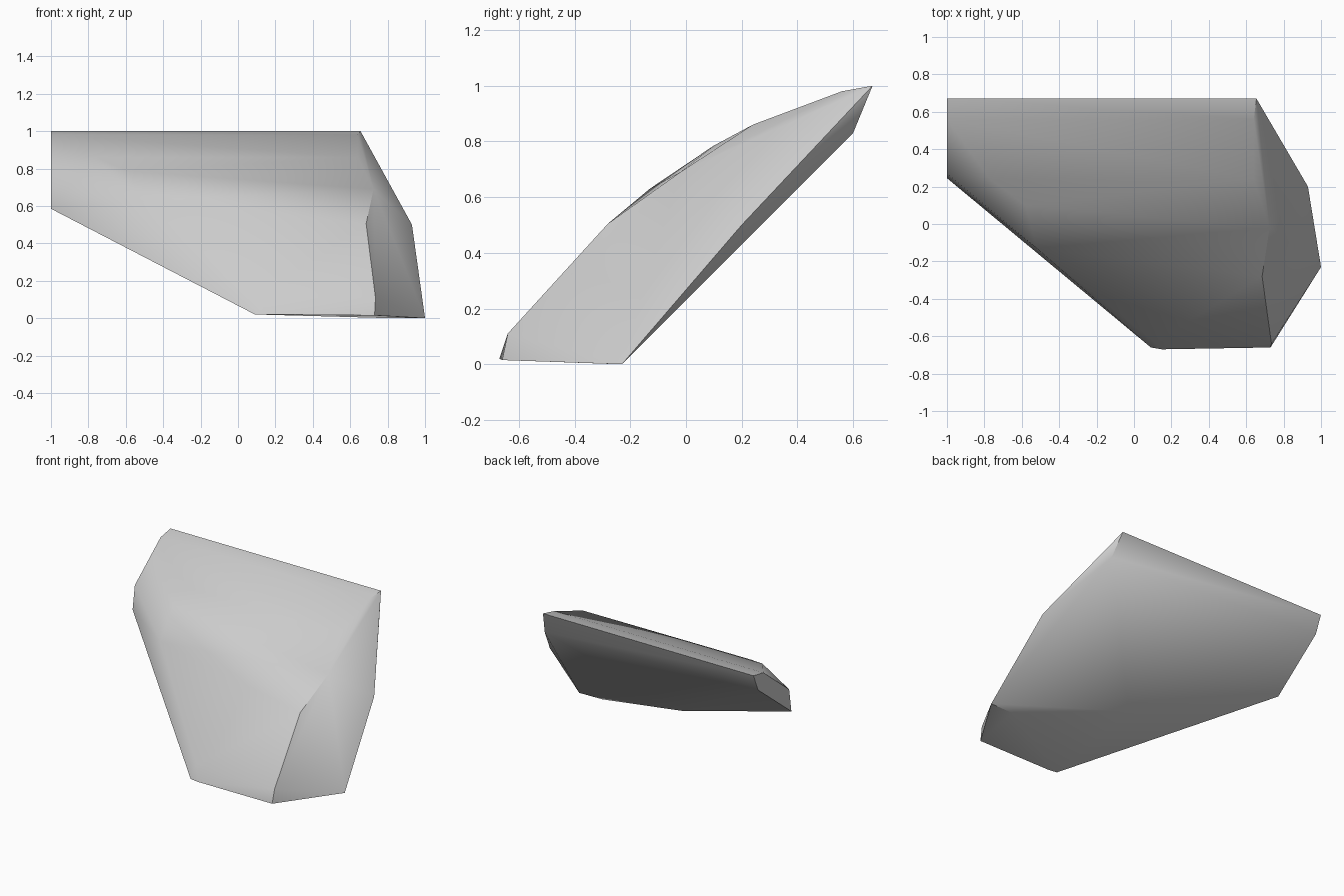
import bpy
import bmesh
import math

cube = bpy.data.objects.get("Cube")
if cube:
    bpy.data.objects.remove(cube, do_unlink=True)


def flat_material(name, level):
    """One plain grey, shown alike in the viewport and in a render."""
    material = bpy.data.materials.new(name)
    material.use_nodes = True
    colour = (level, level, level, 1)
    material.diffuse_color = colour
    shader = next(n for n in material.node_tree.nodes if n.type == "BSDF_PRINCIPLED")
    shader.inputs["Base Color"].default_value = colour
    return material


def convex_part(name, outlines, material, sharp_angle):
    """Skin a set of corner outlines with a convex shell."""
    bm = bmesh.new()
    for outline in outlines:
        for corner in outline:
            bm.verts.new(corner)
    hull = bmesh.ops.convex_hull(bm, input=bm.verts[:])
    leftover = set(hull["geom_interior"]) | set(hull["geom_unused"])
    spare = [v for v in leftover if isinstance(v, bmesh.types.BMVert)]
    bmesh.ops.delete(bm, geom=spare, context="VERTS")
    bmesh.ops.recalc_face_normals(bm, faces=bm.faces[:])
    mesh = bpy.data.meshes.new(name)
    bm.to_mesh(mesh)
    bm.free()
    mesh.materials.append(material)
    part = bpy.data.objects.new(name, mesh)
    bpy.context.collection.objects.link(part)
    bpy.ops.object.select_all(action="DESELECT")
    part.select_set(True)
    bpy.context.view_layer.objects.active = part
    bpy.ops.object.shade_smooth_by_angle(angle=sharp_angle)
    return part


# Straight cut at the right end
right_end = [(-1, .67, 1), (-1, .56, .98), (-1, .27, .75),
             (-1, .245, .585), (-1, .62, .88)]

# Bulging crest and slanted chamfer on the right
right_chamfer = [(-.77, .24, .86), (-.58, .1, .785), (-.52, -.13, .63),
                 (.11, -.63, .11), (.09, -.66, .02), (.15, -.67, .02)]

# Upper rim of the left flank, from crest to toe
left_rim = [(.655, .67, 1), (.64, .56, .98), (.64, .24, .86),
            (.725, -.02, .69), (.685, -.28, .505),
            (.735, -.64, .11), (.73, -.66, .015)]

# Outer rim of the left flank
left_flank = [(.69, .6, .83), (.93, .2, .5), (1, -.23, 0)]

# Ridge between the sloping back and the underside
keel = [(.82, -.235, 0), (.03, -.02, .21)]

stone_grey = flat_material("stone grey", .6)
convex_part("wedge_shell",
            [right_end, right_chamfer, left_rim, left_flank, keel],
            stone_grey, math.radians(40))
